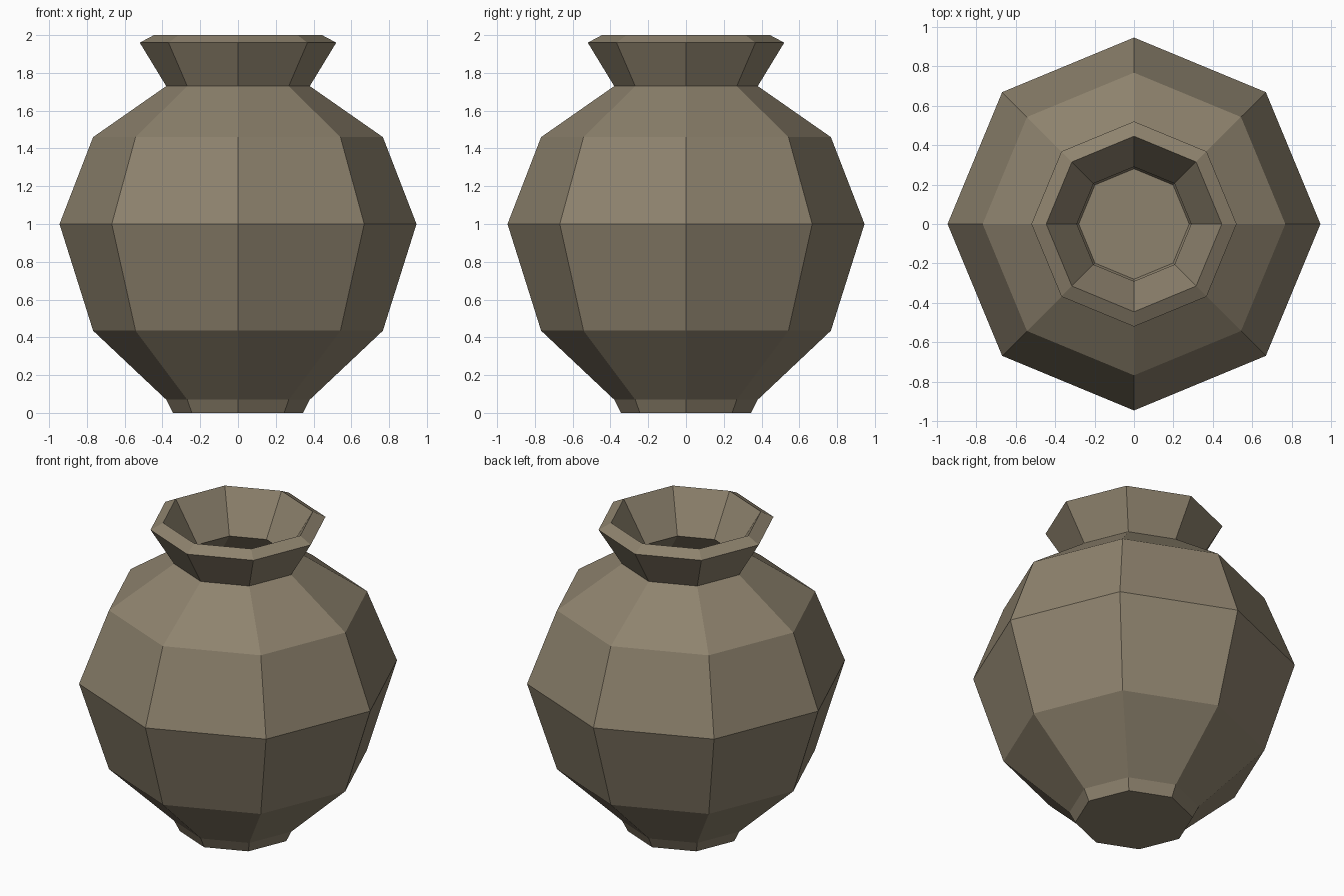
import bpy, bmesh, math

if "Cube" in bpy.data.objects:
    bpy.data.objects.remove(bpy.data.objects["Cube"])

SIDES = 8
# Closed wall profile (radius, height): outside going up, then inside going down
PROFILE = [
    (0.345, 0.0), (0.38, 0.07), (0.767, 0.435), (0.945, 1.0),
    (0.767, 1.46), (0.38, 1.73), (0.52, 1.96), (0.445, 2.0),
    (0.29, 1.745), (0.69, 1.42), (0.855, 1.0), (0.69, 0.48),
    (0.30, 0.12), (0.28, 0.08),
]

clay = bpy.data.materials.new("brown clay")
clay.diffuse_color = (0.27, 0.225, 0.155, 1)
clay.use_nodes = True
clay.node_tree.nodes["Principled BSDF"].inputs["Base Color"].default_value = clay.diffuse_color

# Vase: octagonal rings joined by flat walls, capped under the foot and at the inner floor
bm = bmesh.new()
rings = []
for r, z in PROFILE:
    ring = []
    for i in range(SIDES):
        a = 2 * math.pi * i / SIDES
        ring.append(bm.verts.new((r * math.cos(a), r * math.sin(a), z)))
    rings.append(ring)
for low, high in zip(rings, rings[1:]):
    for i in range(SIDES):
        j = (i + 1) % SIDES
        bm.faces.new((low[i], low[j], high[j], high[i]))
bm.faces.new(rings[0][::-1])
bm.faces.new(rings[-1])
bmesh.ops.recalc_face_normals(bm, faces=bm.faces[:])

mesh = bpy.data.meshes.new("vase")
bm.to_mesh(mesh)
bm.free()
mesh.materials.append(clay)
vase = bpy.data.objects.new("vase", mesh)
bpy.context.collection.objects.link(vase)
